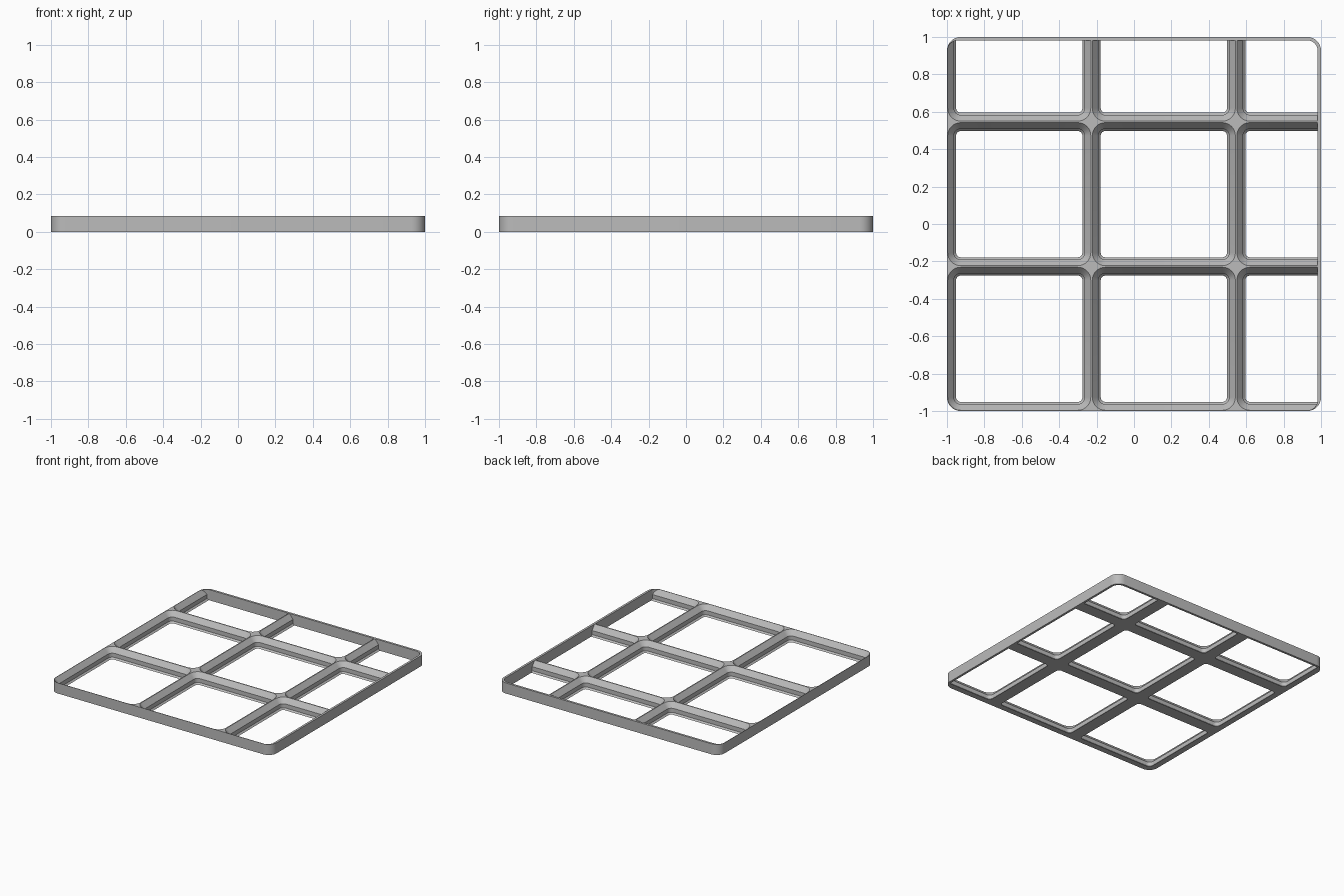
import bpy, bmesh, math

if "Cube" in bpy.data.objects:
    bpy.data.objects.remove(bpy.data.objects["Cube"])

HEIGHT = 0.086
PITCH = 0.773          # spacing of the grid cells
CORNER = 0.0736        # outer corner radius
WALL = 0.018           # thin wall on the cropped sides


def ring(x0, x1, y0, y1, r, n=8):
    """Outline of a rounded rectangle."""
    pts = []
    for i, (cx, cy) in enumerate([(x1 - r, y1 - r), (x0 + r, y1 - r),
                                  (x0 + r, y0 + r), (x1 - r, y0 + r)]):
        for k in range(n + 1):
            a = math.pi / 2 * (i + k / n)
            pts.append((cx + r * math.cos(a), cy + r * math.sin(a)))
    return pts


def loft(name, layers):
    """Solid through a stack of (z, outline) layers."""
    bm = bmesh.new()
    loops = [[bm.verts.new((x, y, z)) for x, y in pts] for z, pts in layers]
    n = len(loops[0])
    for a, b in zip(loops, loops[1:]):
        for i in range(n):
            j = (i + 1) % n
            bm.faces.new((a[i], a[j], b[j], b[i]))
    bm.faces.new(loops[0][::-1])
    bm.faces.new(loops[-1])
    mesh = bpy.data.meshes.new(name)
    bm.to_mesh(mesh)
    bm.free()
    obj = bpy.data.objects.new(name, mesh)
    bpy.context.collection.objects.link(obj)
    return obj


def boolean(target, tool, operation):
    bpy.context.view_layer.objects.active = target
    mod = target.modifiers.new("cut", 'BOOLEAN')
    mod.operation, mod.object, mod.solver = operation, tool, 'EXACT'
    bpy.ops.object.modifier_apply(modifier=mod.name)


# Slab with rounded corners
frame = loft("grid_frame", [(z, ring(-1, 1, -1, 1, CORNER)) for z in (0, HEIGHT)])

# Space inside the outer walls, which limits every pocket
inner = loft("inner_space", [(z, ring(-0.998, 1 - WALL, -0.998, 1 - WALL, 0.056))
                             for z in (-0.05, 0.15)])

# Stepped pocket section: (height, inset from the cell edge)
section = [(-0.02, 0.049), (0, 0.049), (0.013, 0.037), (0.046, 0.037),
           (HEIGHT, 0.004), (HEIGHT + 0.02, 0.004)]
pockets = []
for ix in range(3):
    for iy in range(3):
        x, y = -1 + ix * PITCH, -1 + iy * PITCH
        pocket = loft("pocket", [(z, ring(x + d, x + PITCH - d, y + d, y + PITCH - d, CORNER - d))
                                 for z, d in section])
        boolean(pocket, inner, 'INTERSECT')
        pockets.append(pocket)

# Cut the pockets, then discard the cutters
for pocket in pockets:
    boolean(frame, pocket, 'DIFFERENCE')
for helper in pockets + [inner]:
    bpy.data.objects.remove(helper)

grey = bpy.data.materials.new("grey")
grey.diffuse_color = (0.5, 0.5, 0.5, 1)
grey.use_nodes = True
grey.node_tree.nodes["Principled BSDF"].inputs["Base Color"].default_value = grey.diffuse_color
frame.data.materials.clear()
frame.data.materials.append(grey)

bpy.ops.object.select_all(action='DESELECT')
frame.select_set(True)
bpy.context.view_layer.objects.active = frame
bpy.ops.object.shade_smooth_by_angle(angle=math.radians(30))
